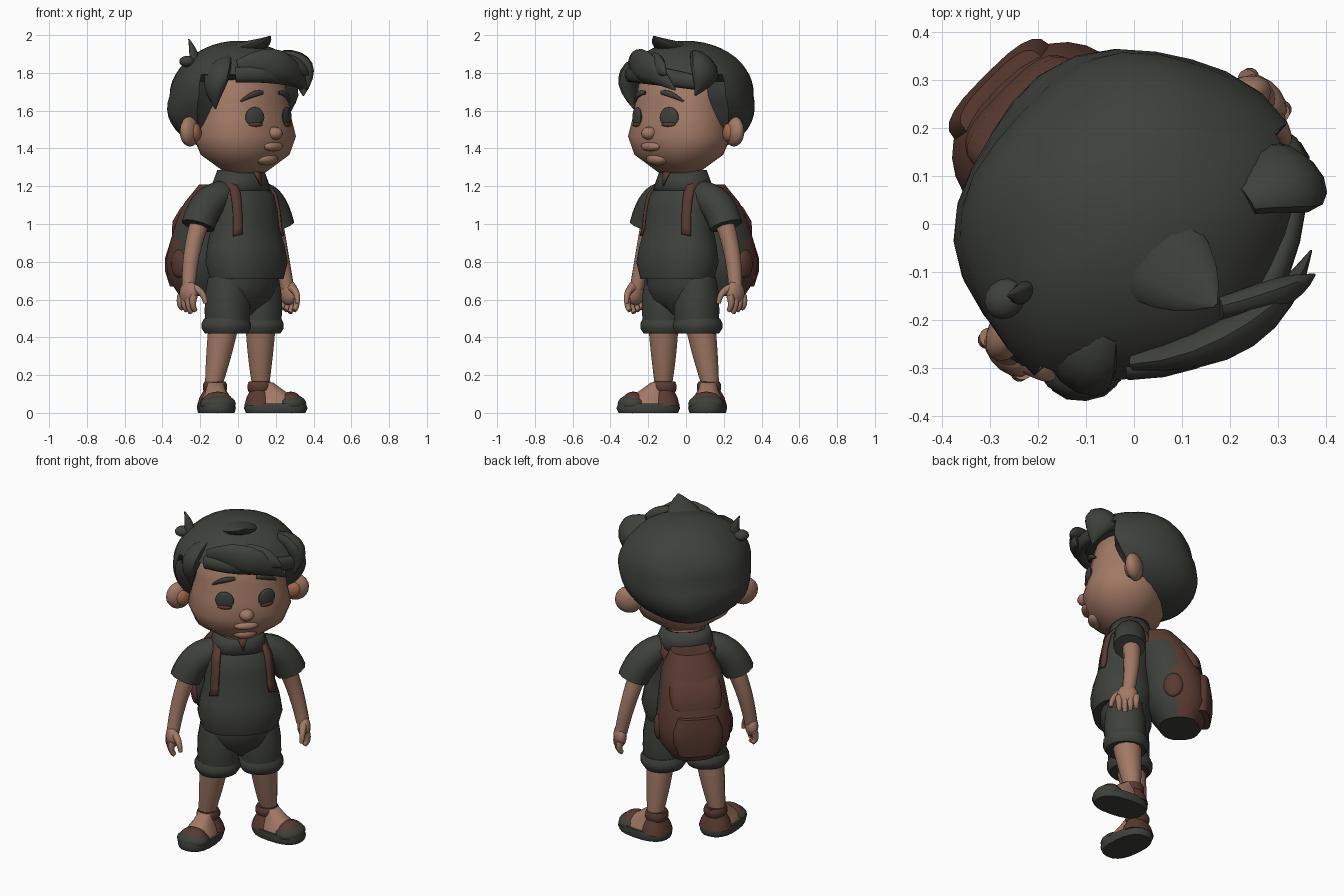
import bpy, bmesh, math
from mathutils import Vector, Matrix

default = bpy.data.objects.get("Cube")
if default:
    bpy.data.objects.remove(default, do_unlink=True)


def material(name, *rgb):
    m = bpy.data.materials.new(name)
    m.use_nodes = True
    m.diffuse_color = (*rgb, 1)
    m.node_tree.nodes["Principled BSDF"].inputs["Base Color"].default_value = (*rgb, 1)
    return m


DARK = material("charcoal green", .048, .052, .043)
SKIN = material("warm skin", .36, .19, .13)
BROWN = material("dark brown", .1, .042, .031)
ORANGE = material("ear orange", .4, .155, .075)
SIDES = ((-1, "right"), (1, "left"))
FACING = math.pi / 4      # the whole figure faces a diagonal
parts = []


def finish(name, bm, mat, place=None):
    if place:
        bm.transform(place)
    bmesh.ops.recalc_face_normals(bm, faces=bm.faces)
    mesh = bpy.data.meshes.new(name)
    bm.to_mesh(mesh)
    bm.free()
    mesh.materials.append(mat)
    ob = bpy.data.objects.new(name, mesh)
    ob.rotation_euler.z = FACING
    bpy.context.collection.objects.link(ob)
    parts.append(ob)
    return ob


def skin_rings(name, rings, mat, cap=True, place=None):
    bm = bmesh.new()
    loops = [[bm.verts.new(point) for point in ring] for ring in rings]
    for low, high in zip(loops, loops[1:]):
        for i in range(len(low)):
            bm.faces.new((low[i - 1], low[i], high[i], high[i - 1]))
    if cap:
        bm.faces.new(loops[0])
        bm.faces.new(loops[-1])
    return finish(name, bm, mat, place)


def stack(name, bottom, top, widths, mat, x=0, y=0, depth=1, lean=0,
          square=2.2, sides=20, cap=True, place=None):
    """Evenly spaced rounded outlines; depth is the ratio of depth to width."""
    def bend(c):
        return math.copysign(abs(c) ** (2 / square), c)
    rings = []
    for i, w in enumerate(widths):
        t = i / (len(widths) - 1)
        rings.append([(x + w * bend(math.cos(a)),
                       y + lean * t * t + w * depth * bend(math.sin(a)),
                       bottom + (top - bottom) * t)
                      for a in (math.tau * k / sides for k in range(sides))])
    return skin_rings(name, rings, mat, cap, place)


def curve(start, pull, end, steps=8):
    a, b, c = Vector(start), Vector(pull), Vector(end)
    for t in (i / steps for i in range(steps + 1)):
        yield t, a.lerp(b, t).lerp(b.lerp(c, t), t), (b - a).lerp(c - b, t).normalized()


def limb(name, start, pull, end, first, last, mat, side=1, swell=0, flat=1, across=(0, 1, 0)):
    """Tapered tube along a bent path, optionally thicker in the middle or flattened."""
    rings = []
    for t, point, along in curve(start, pull, end):
        u = along.cross(Vector(across)).normalized()
        v = along.cross(u) * flat
        r = first + (last - first) * t + swell * math.sin(math.pi * t)
        ring = [point + r * (math.cos(a) * u + math.sin(a) * v)
                for a in (math.tau * k / 12 for k in range(12))]
        rings.append([(side * p.x, p.y, p.z) for p in ring])
    return skin_rings(name, rings, mat)


def blob(name, loc, size, mat, yaw=0, roll=0, place=Matrix(), segments=14):
    bm = bmesh.new()
    bmesh.ops.create_uvsphere(bm, u_segments=segments, v_segments=segments - 4, radius=1)
    pose = (Matrix.Translation(loc) @ Matrix.Rotation(yaw, 4, 'Z')
            @ Matrix.Rotation(roll, 4, 'Y') @ Matrix.Diagonal((*size, 1)))
    return finish(name, bm, mat, place @ pose)


# Head and face
stack("head", 1.27, 1.85, (.11, .25, .29, .27, .26, .25, .15), SKIN,
      y=-.055, depth=.82, lean=.055, sides=24)
blob("nose", (0, -.275, 1.48), (.042, .045, .035), SKIN)
blob("upper_lip", (0, -.265, 1.41), (.07, .03, .025), SKIN)
blob("chin", (0, -.215, 1.345), (.07, .045, .035), SKIN)
for s, side in SIDES:
    yaw = s * math.radians(21)
    blob(side + "_eye", (s * .12, -.246, 1.565), (.055, .014, .054), DARK, yaw)
    blob(side + "_lower_lid", (s * .12, -.251, 1.527), (.042, .013, .013), BROWN, yaw)
    limb(side + "_eyebrow", (.06, -.246, 1.695), (.12, -.25, 1.7), (.18, -.2, 1.65),
         .01, .006, DARK, s, swell=.008, flat=.6)
    tilt = dict(yaw=s * -.3, roll=s * .3)
    blob(side + "_ear", (s * .33, .03, 1.49), (.08, .045, .08), SKIN, **tilt)
    blob(side + "_inner_ear", (s * .315, .004, 1.485), (.045, .028, .05), ORANGE, **tilt)

# Hair cap, swept to the nape and tucked under the scalp in front of the hairline
hair = blob("hair_cap", (0, 0, 1.68), (.375, .34, .29), DARK, segments=28)
for v in hair.data.vertices:
    x, y, z = v.co
    y += .4 * max(0, 1.68 - z)
    k = 1 + .025 * math.sin(5 * math.atan2(y, x) + 9 * z)
    if z < 1.77 and y < -.02 - (z - 1.55) * .55:
        k = .6
    v.co = (x * k, y * k, z)

# Loose locks lying close to the cap
limb("fringe_swoop", (-.2, -.2, 1.83), (0, -.38, 1.9), (.22, -.3, 1.71),
     .04, .005, DARK, swell=.06, flat=.5)
limb("fringe_tip", (0, -.25, 1.87), (.12, -.33, 1.84), (.19, -.34, 1.79),
     .04, .005, DARK, swell=.03, flat=.6)
limb("fringe_base", (-.22, -.2, 1.79), (0, -.4, 1.81), (.27, -.2, 1.75),
     .04, .04, DARK, swell=.01, flat=.7)
limb("left_lock", (.2, -.12, 1.87), (.36, -.16, 1.84), (.28, -.21, 1.68),
     .06, .005, DARK, swell=.06, flat=.6, across=(1, 0, 0))
limb("right_lock", (.2, -.1, 1.85), (.34, -.14, 1.8), (.28, -.11, 1.61),
     .06, .005, DARK, -1, swell=.05, flat=.6, across=(1, 0, 0))
limb("crown_lock", (-.04, .15, 1.9), (0, -.15, 1.92), (0, -.24, 1.995),
     .08, .005, DARK, swell=.06, flat=.35, across=(0, 0, 1))
limb("side_tuft", (-.26, .06, 1.82), (-.26, .06, 1.9), (-.29, .08, 1.98),
     .03, .003, DARK, swell=.01, flat=.7)
blob("side_curl", (-.3, .08, 1.86), (.045, .04, .03), DARK)

# Neck, shirt and collar
stack("neck", 1.18, 1.34, (.085, .08, .08), SKIN, y=-.025)
shirt = stack("shirt", .71, 1.24, (.215, .24, .225, .2, .2, .19, .12), DARK,
              y=-.065, depth=.76, lean=.05, sides=24)
collar = stack("collar", 1.18, 1.285, (.17, .15, .13), DARK, y=-.02, depth=.85, cap=False)
collar.modifiers.new("cloth", 'SOLIDIFY').thickness = .02
bm = bmesh.new()
bm.faces.new([bm.verts.new(p) for p in ((-.03, -.14, 1.28), (.03, -.14, 1.28), (0, -.168, 1.2))])
opening = finish("collar_opening", bm, BROWN)
opening.modifiers.new("plate", 'SOLIDIFY').thickness = .008

# Arms and hands
for s, side in SIDES:
    limb(side + "_sleeve", (.12, -.02, 1.15), (.24, 0, 1.14), (.3, 0, .99),
         .08, .09, DARK, s, swell=.005)
    limb(side + "_arm", (.25, 0, 1.07), (.33, .03, .9), (.37, 0, .66),
         .055, .037, SKIN, s)
    blob(side + "_palm", (s * .375, -.005, .635), (.037, .06, .065), SKIN)
    limb(side + "_thumb", (.365, -.04, .66), (.35, -.1, .64), (.345, -.1, .58),
         .022, .012, SKIN, s)
    for i in range(4):
        y = .032 * i - .05
        limb(f"{side}_finger_{i + 1}", (.38, y, .62), (.4, y, .57),
             (.37, y, .53 + .012 * abs(i - 1)), .021, .013, SKIN, s)

# Shorts and legs
stack("shorts_seat", .52, .76, (.06, .17, .2, .2), DARK, y=-.045, depth=.72)
for s, side in SIDES:
    stack(side + "_shorts_leg", .44, .72, (.11, .118, .115, .1), DARK, x=s * .12, y=-.04)
    stack(side + "_cuff", .42, .5, (.11, .128, .128, .115), DARK, x=s * .123, y=-.035)
    limb(side + "_leg", (.135, -.035, .5), (.155, -.01, .3), (.18, .01, .12),
         .085, .043, SKIN, s, swell=.004)

    # Sandals, toes turned out
    ground = Matrix.Translation((s * .222, -.06, 0)) @ Matrix.Rotation(s * .7, 4, 'Z')
    stack(side + "_sole", 0, .05, (.095, .102, .097), DARK, depth=1.66, square=2.5, place=ground)
    stack(side + "_foot", .04, .16, (.088, .075, .052, .045), SKIN, depth=1.5, lean=.08, place=ground)
    stack(side + "_heel_cup", .04, .12, (.095, .083, .06), BROWN, y=.085, depth=.85, place=ground)
    stack(side + "_ankle_strap", .11, .165, (.058, .065, .065, .057), BROWN, y=.085, place=ground)
    blob(side + "_toe_cap", (0, -.085, .048), (.097, .078, .05), DARK, place=ground)
    blob(side + "_toe_strap", (0, -.08, .056), (.084, .06, .057), BROWN, place=ground)

# Backpack: dark front panels and base, brown back and top
pack = stack("backpack", .62, 1.21, (.13, .2, .21, .2, .185, .165, .11), DARK,
             y=.257, depth=.85, lean=-.12, square=2.4, sides=28)
pack.data.materials.append(BROWN)
for face in pack.data.polygons:
    face.material_index = int(face.center.z > .64 and face.center.y > .24 or face.center.z > 1.1)
stack("pack_pocket", .67, .9, (.11, .14, .14, .11), BROWN, y=.385, depth=.38, square=3)
stack("pack_flap", .94, 1.16, (.14, .15, .14, .11), BROWN, y=.335, depth=.4, lean=-.15, square=3)
for s, side in SIDES:
    blob(side + "_pack_pocket", (s * .2, .24, .79), (.025, .055, .075), BROWN)

    # Shoulder straps laid onto the shirt
    bm = bmesh.new()
    rows = [[bm.verts.new((s * (p.x + w), p.y, p.z)) for w in (-.03, 0, .03)]
            for t, p, along in curve((.11, .1, 1.1), (.13, -.13, 1.4), (.165, -.16, .94), 20)]
    for a, b in zip(rows, rows[1:]):
        for i in (0, 1):
            bm.faces.new((a[i], a[i + 1], b[i + 1], b[i]))
    strap = finish(side + "_shoulder_strap", bm, BROWN)
    wrap = strap.modifiers.new("wrap", 'SHRINKWRAP')
    wrap.target = shirt
    wrap.wrap_mode = 'ABOVE_SURFACE'
    wrap.offset = .008
    thick = strap.modifiers.new("thickness", 'SOLIDIFY')
    thick.thickness = .014
    thick.offset = 0

# Soft shading with crisp creases
bpy.ops.object.select_all(action='DESELECT')
for ob in parts:
    ob.select_set(True)
bpy.context.view_layer.objects.active = shirt
bpy.ops.object.shade_smooth_by_angle(angle=math.radians(45))
